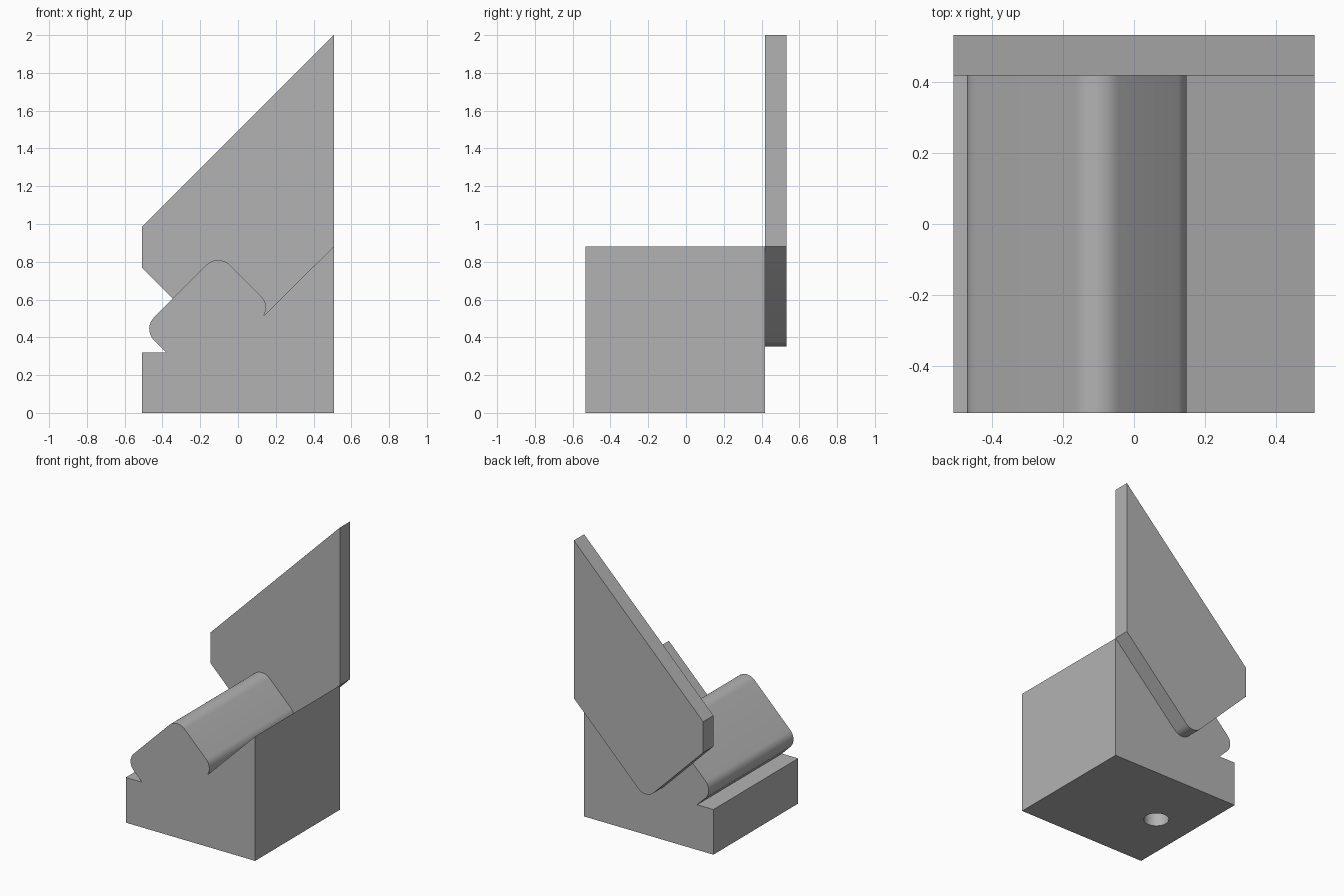
import bpy
import bmesh
from math import cos, sin, radians

if "Cube" in bpy.data.objects:
    bpy.data.objects.remove(bpy.data.objects["Cube"], do_unlink=True)

HALF, FRONT, SEAM, BACK = 0.507, -0.532, 0.417, 0.532

grey = bpy.data.materials.new("plain grey")
grey.use_nodes = True
colour = (0.45, 0.45, 0.45, 1)
grey.diffuse_color = colour
grey.node_tree.nodes["Principled BSDF"].inputs["Base Color"].default_value = colour


def arc(cx, cz, r, start, end, steps=10):
    """Points along a circular arc in the x-z plane, angles in degrees."""
    angles = [radians(start + (end - start) * i / steps) for i in range(steps + 1)]
    return [(cx + r * cos(a), cz + r * sin(a)) for a in angles]


def extrude_profile(name, points, y0, y1):
    """Solid made from an x-z outline swept along y."""
    bm = bmesh.new()
    face = bm.faces.new([bm.verts.new((x, y0, z)) for x, z in points])
    swept = bmesh.ops.extrude_face_region(bm, geom=[face])
    verts = [g for g in swept["geom"] if isinstance(g, bmesh.types.BMVert)]
    bmesh.ops.translate(bm, verts=verts, vec=(0, y1 - y0, 0))
    bmesh.ops.recalc_face_normals(bm, faces=bm.faces)
    mesh = bpy.data.meshes.new(name)
    bm.to_mesh(mesh)
    bm.free()
    obj = bpy.data.objects.new(name, mesh)
    bpy.context.collection.objects.link(obj)
    mesh.materials.append(grey)
    return obj


def smooth(obj):
    bpy.ops.object.select_all(action="DESELECT")
    obj.select_set(True)
    bpy.context.view_layer.objects.active = obj
    bpy.ops.object.shade_smooth_by_angle(angle=radians(30))


# Block with the sloping seat and the rounded ridge
outline = [(-HALF, 0), (HALF, 0), (HALF, 0.882), (0.139, 0.515)]
outline += arc(0.0625, 0.5575, 0.085, -28, 45)
outline += arc(-0.105, 0.722, 0.087, 45, 135)
outline += arc(-0.385, 0.445, 0.085, 135, 225)
outline += [(-0.38, 0.32), (-HALF, 0.32)]
block = extrude_profile("block", outline, FRONT, SEAM)

# Blind round hole in the underside
bpy.ops.mesh.primitive_cylinder_add(vertices=48, radius=0.082, depth=0.8,
                                    location=(-0.236, -0.055, 0))
cutter = bpy.context.object
cutter.name = "hole_cutter"
cutter.data.materials.append(grey)
hole = block.modifiers.new("hole", "BOOLEAN")
hole.operation = "DIFFERENCE"
hole.solver = "EXACT"
hole.object = cutter
bpy.ops.object.select_all(action="DESELECT")
block.select_set(True)
bpy.context.view_layer.objects.active = block
bpy.ops.object.modifier_apply(modifier=hole.name)
bpy.data.objects.remove(cutter, do_unlink=True)
smooth(block)

# Back stop plate with a rounded lower corner
outline = [(HALF, 0.882), (HALF, 2), (-HALF, 0.986), (-HALF, 0.767)]
outline += arc(-0.0575, 0.436, 0.084, 225, 315)
plate = extrude_profile("back_plate", outline, SEAM, BACK)
smooth(plate)
